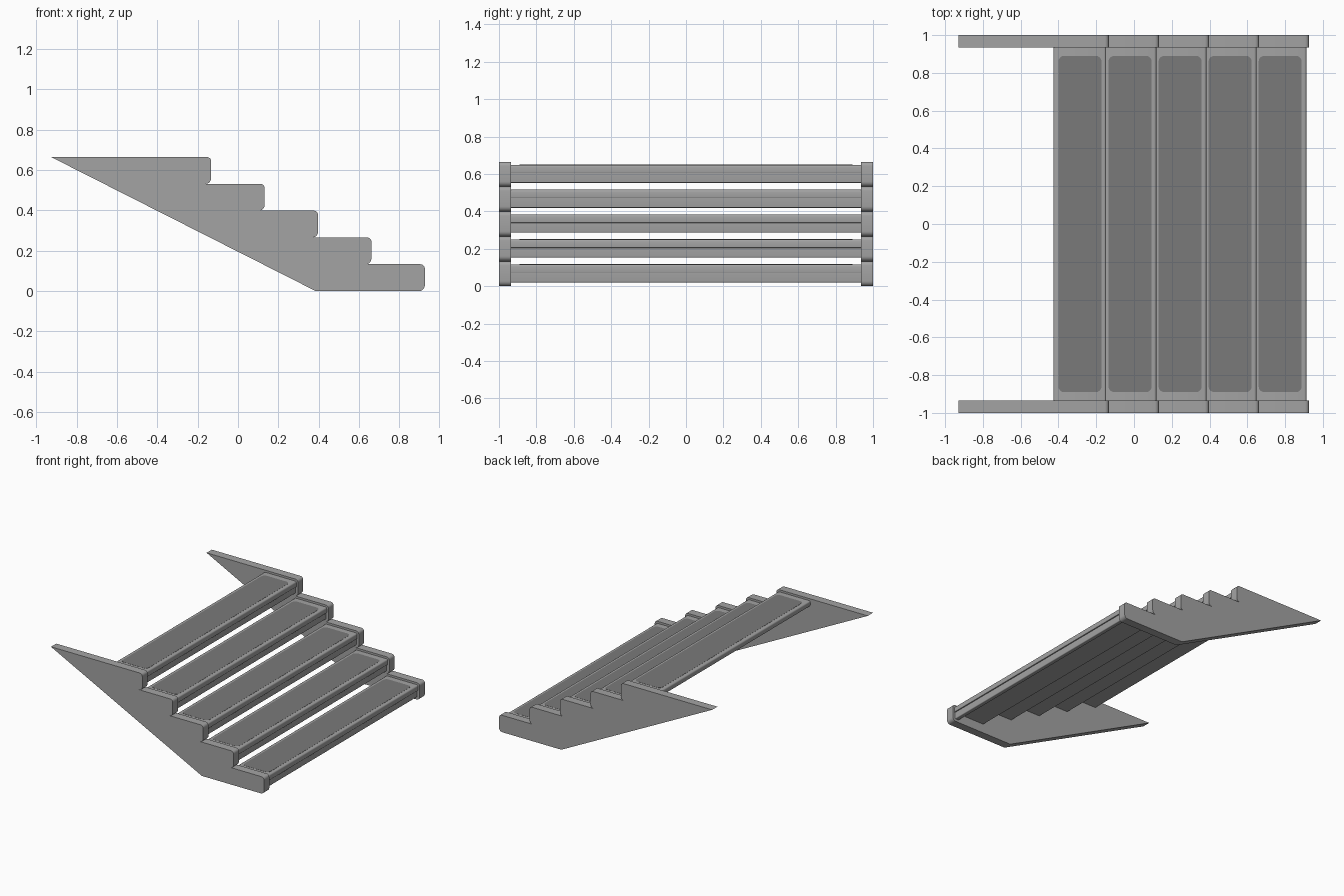
import bpy, bmesh, math
from mathutils import Vector

cube = bpy.data.objects.get("Cube")
if cube:
    bpy.data.objects.remove(cube, do_unlink=True)

STEPS, RUN, RISE = 5, 0.265, 0.133
NOSE = 0.927          # front of the lowest step
INNER = 0.935         # inside face of the side panels


def material(name, v):
    m = bpy.data.materials.new(name)
    m.use_nodes = True
    m.diffuse_color = (v, v, v, 1)
    m.node_tree.nodes["Principled BSDF"].inputs["Base Color"].default_value = (v, v, v, 1)
    return m


frame_grey = material("frame grey", 0.37)
pad_grey = material("pad dark grey", 0.195)


def rounded(corners, segments=5):
    """Outline from (a, b, radius) corners, rounded where radius > 0."""
    out = []
    for i, (a, b, r) in enumerate(corners):
        p = Vector((a, b))
        if r == 0:
            out.append(p)
            continue
        prev = Vector(corners[i - 1][:2])
        nxt = Vector(corners[(i + 1) % len(corners)][:2])
        s, e = p + (prev - p).normalized() * r, p + (nxt - p).normalized() * r
        c = s + e - p
        for k in range(segments + 1):
            t = k / segments * math.pi / 2
            out.append(c + (s - c) * math.cos(t) + (e - c) * math.sin(t))
    return out


def extrude(name, outline, place, depth, mat):
    """Solid from a flat outline, placed in 3D and pushed along depth."""
    bm = bmesh.new()
    face = bm.faces.new([bm.verts.new(place(p)) for p in outline])
    top = bmesh.ops.extrude_face_region(bm, geom=[face])["geom"]
    bmesh.ops.translate(bm, vec=depth, verts=[g for g in top if isinstance(g, bmesh.types.BMVert)])
    bmesh.ops.recalc_face_normals(bm, faces=bm.faces)
    mesh = bpy.data.meshes.new(name)
    bm.to_mesh(mesh)
    bm.free()
    mesh.materials.append(mat)
    ob = bpy.data.objects.new(name, mesh)
    bpy.context.collection.objects.link(ob)
    bpy.context.view_layer.objects.active = ob
    bpy.ops.object.select_all(action="DESELECT")
    ob.select_set(True)
    bpy.ops.object.shade_smooth_by_angle(angle=math.radians(35))
    return ob


# Side panels: stepped edge with rounded noses, sloping underside
side = [(0.385, 0, 0)]
for i in range(STEPS):
    x, z = NOSE - i * RUN, i * RISE
    side += [(x, z, 0.028), (x, z + RISE, 0.022)]
    if i < STEPS - 1:
        side.append((x - RUN - 0.032, z + RISE, 0))
side.append((-0.928, STEPS * RISE, 0))
for name, y in (("right_side_panel", -1), ("left_side_panel", INNER)):
    extrude(name, rounded(side), lambda p: (p.x, y, p.y), (0, 1 - INNER, 0), frame_grey)

# Treads: a board with a drop flange under its front edge, and a rounded pad on top
for i in range(STEPS):
    x, z = NOSE - 0.014 - i * RUN, i * RISE
    back = x - 0.28
    tread = [(back, z + 0.072, 0.012), (x - 0.04, z + 0.072, 0),
             (x - 0.04, z + 0.02, 0), (x - 0.008, z + 0.02, 0.006),
             (x - 0.008, z + 0.072, 0), (x, z + 0.072, 0.004),
             (x, z + 0.117, 0.012), (back, z + 0.117, 0.012)]
    extrude(f"tread_{i + 1}", rounded(tread, 4), lambda p: (p.x, -INNER, p.y),
            (0, 2 * INNER, 0), frame_grey)
    pad = [(back + 0.027, -0.89, 0.03), (x - 0.025, -0.89, 0.03),
           (x - 0.025, 0.89, 0.03), (back + 0.027, 0.89, 0.03)]
    extrude(f"tread_pad_{i + 1}", rounded(pad), lambda p: (p.x, p.y, z + 0.115),
            (0, 0, 0.003), pad_grey)
